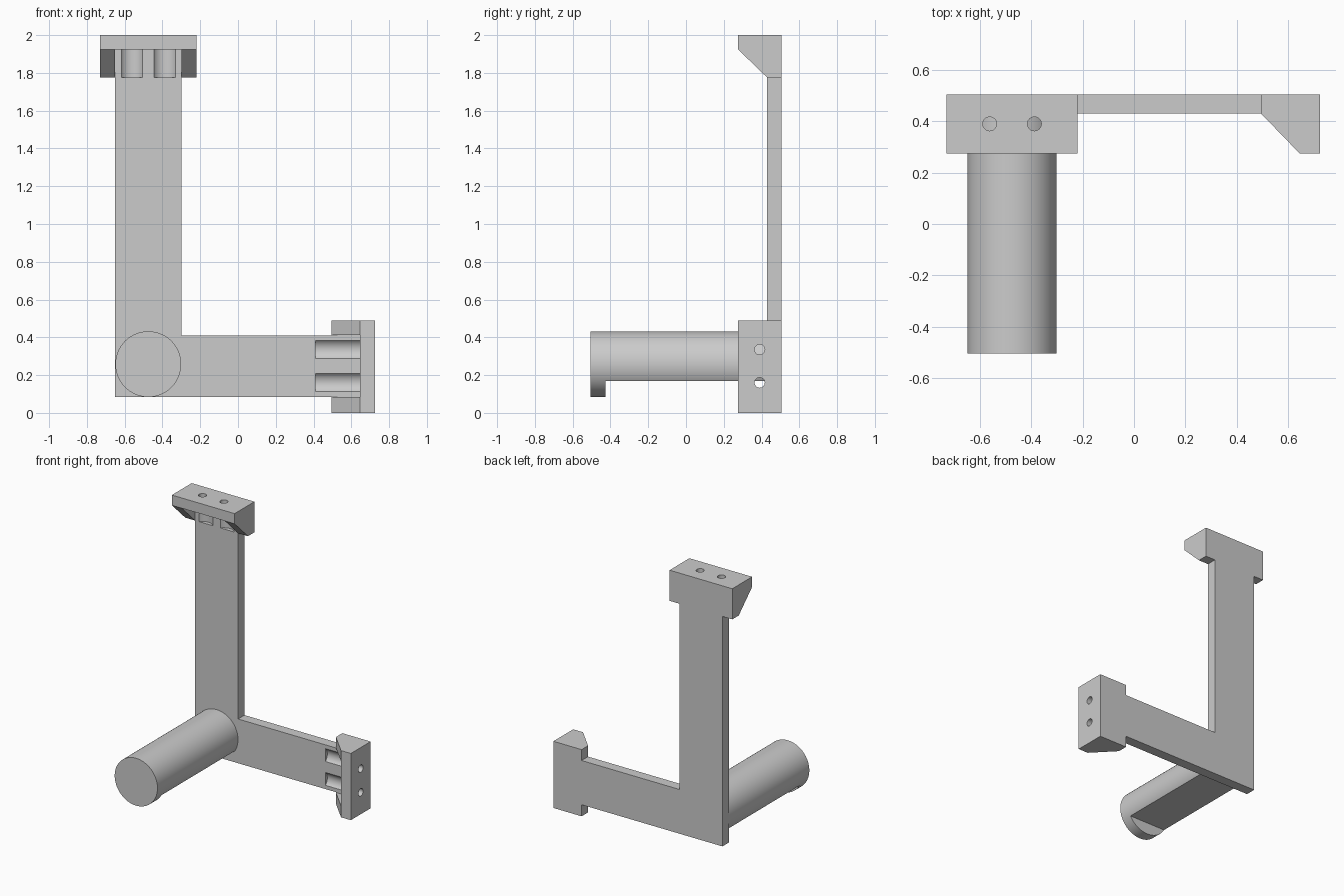
import bpy, bmesh, math

cube = bpy.data.objects.get("Cube")
if cube:
    bpy.data.objects.remove(cube, do_unlink=True)

grey = bpy.data.materials.new("light grey")
grey.use_nodes = True
grey.diffuse_color = (0.6, 0.6, 0.6, 1)
for node in grey.node_tree.nodes:
    if node.type == 'BSDF_PRINCIPLED':
        node.inputs["Base Color"].default_value = (0.6, 0.6, 0.6, 1)

# Shared depths and positions
BACK, FACE, FRONT = 0.505, 0.43, 0.275
TOP_IN, SIDE_IN = 1.925, 0.645
HOLE_Y, HOLE_R = 0.39, 0.027
TOP_HOLES = (-0.562, -0.388)
SIDE_HOLES = (0.16, 0.335)


def prism(name, points, axis, lo, hi):
    """Extrude a 2D outline along an axis from lo to hi."""
    place = {'X': lambda a, b, c: (c, a, b),
             'Y': lambda a, b, c: (a, c, b),
             'Z': lambda a, b, c: (a, b, c)}[axis]
    bm = bmesh.new()
    lower = [bm.verts.new(place(a, b, lo)) for a, b in points]
    upper = [bm.verts.new(place(a, b, hi)) for a, b in points]
    bm.faces.new(lower)
    bm.faces.new(upper)
    for i in range(len(points)):
        j = (i + 1) % len(points)
        bm.faces.new((lower[i], lower[j], upper[j], upper[i]))
    bmesh.ops.recalc_face_normals(bm, faces=bm.faces)
    mesh = bpy.data.meshes.new(name)
    bm.to_mesh(mesh)
    bm.free()
    mesh.materials.append(grey)
    obj = bpy.data.objects.new(name, mesh)
    bpy.context.collection.objects.link(obj)
    return obj


def rect(a0, a1, b0, b1):
    return [(a0, b0), (a1, b0), (a1, b1), (a0, b1)]


def circle(a, b, r, n):
    return [(a + r * math.cos(math.tau * i / n), b + r * math.sin(math.tau * i / n))
            for i in range(n)]


def activate(obj):
    bpy.ops.object.select_all(action='DESELECT')
    obj.select_set(True)
    bpy.context.view_layer.objects.active = obj


def cut(obj, cutters):
    """Subtract each cutter, then remove it."""
    for cutter in cutters:
        cutter.hide_render = True
        mod = obj.modifiers.new("cut", 'BOOLEAN')
        mod.operation = 'DIFFERENCE'
        mod.solver = 'EXACT'
        mod.object = cutter
        activate(obj)
        bpy.ops.object.modifier_apply(modifier=mod.name)
        bpy.data.objects.remove(cutter, do_unlink=True)


def smooth(obj):
    activate(obj)
    bpy.ops.object.shade_smooth_by_angle(angle=math.radians(30))


# L-shaped back plate with widened ends
outline = [(-0.65, 0.085), (0.495, 0.085), (0.495, 0), (0.725, 0), (0.725, 0.49),
           (0.495, 0.49), (0.495, 0.41), (-0.30, 0.41), (-0.30, 1.775),
           (-0.22, 1.775), (-0.22, 2), (-0.73, 2), (-0.73, 1.775), (-0.65, 1.775)]
frame = prism("back_plate", outline, 'Y', FACE, BACK)

# Round channels that give access to the screw holes
channels = [prism("channel", circle(x, HOLE_Y, 0.069, 48), 'Z', 1.7755, TOP_IN)
            for x in TOP_HOLES]
channels += [prism("channel", circle(HOLE_Y, z, 0.062, 48), 'X', 0.41, SIDE_IN)
             for z in SIDE_HOLES]
cut(frame, channels)
smooth(frame)

# Drilled end flanges
top = prism("top_flange", rect(-0.73, -0.22, FRONT, FACE), 'Z', TOP_IN, 2)
cut(top, [prism("drill", circle(x, HOLE_Y, HOLE_R, 32), 'Z', 1.8, 2.1) for x in TOP_HOLES])
smooth(top)
side = prism("side_flange", rect(FRONT, FACE, 0, 0.49), 'X', SIDE_IN, 0.725)
cut(side, [prism("drill", circle(HOLE_Y, z, HOLE_R, 32), 'X', 0.5, 0.8) for z in SIDE_HOLES])
smooth(side)

# Triangular gussets bracing the flanges
for i, (lo, hi) in enumerate([(-0.73, -0.65), (-0.30, -0.22)]):
    prism(f"top_gusset_{i + 1}", [(FACE, 1.775), (FACE, TOP_IN), (FRONT, TOP_IN)], 'X', lo, hi)
for i, (lo, hi) in enumerate([(0, 0.083), (0.412, 0.49)]):
    prism(f"side_gusset_{i + 1}", [(0.495, FACE), (SIDE_IN, FACE), (SIDE_IN, FRONT)], 'Z', lo, hi)

# Round peg with a flat underside behind a full front lip
peg = prism("peg", circle(-0.475, 0.258, 0.174, 96), 'Y', -BACK, FACE)
cut(peg, [prism("flat_cutter", rect(-0.8, -0.1, -0.1, 0.17), 'Y', -0.425, 0.6)])
smooth(peg)
